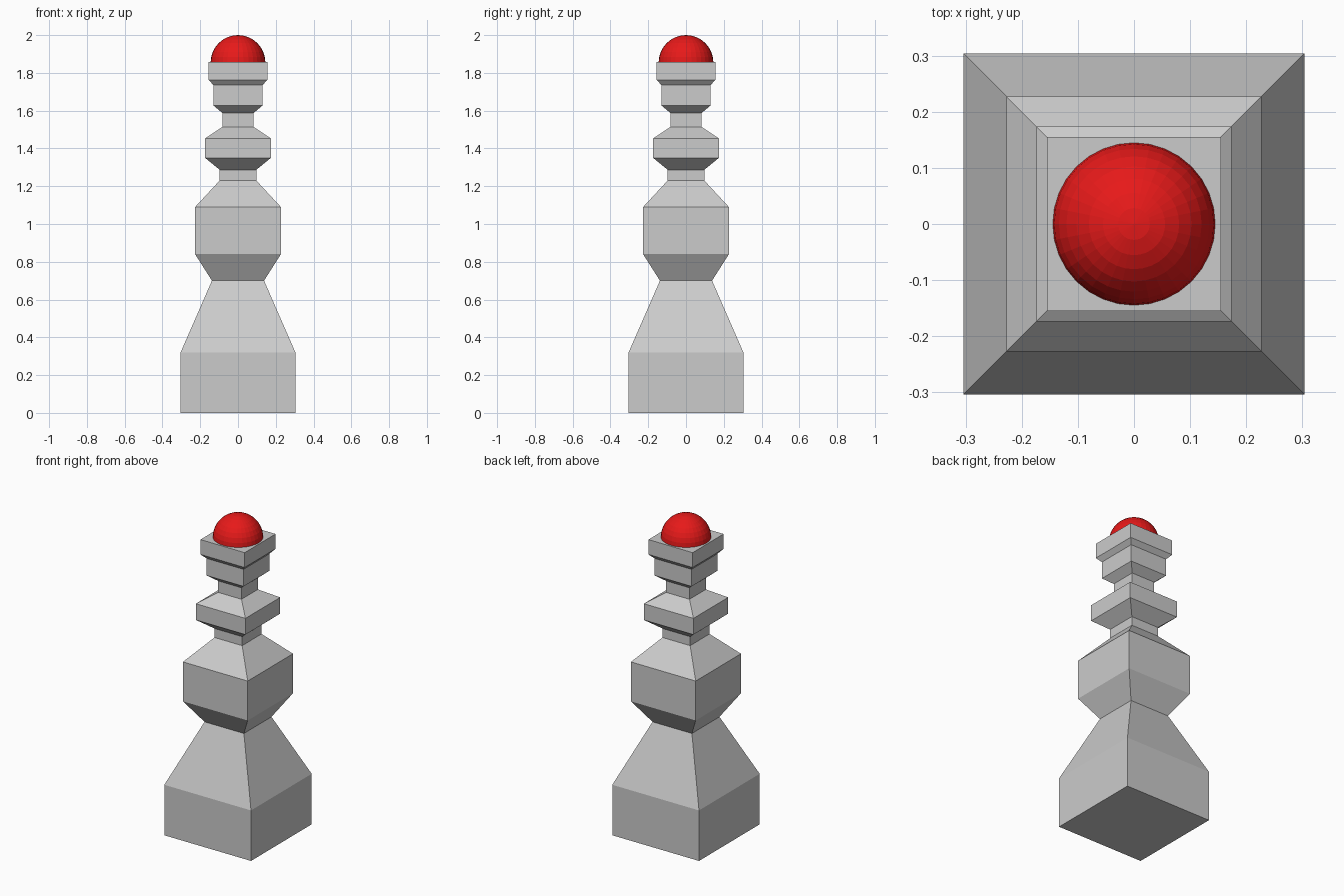
import bpy, bmesh

if "Cube" in bpy.data.objects:
    bpy.data.objects.remove(bpy.data.objects["Cube"])

# Half-width and height of each square section, bottom to top
PROFILE = [
    (0.304, 0.0), (0.304, 0.32),                    # plinth
    (0.138, 0.70), (0.227, 0.84), (0.227, 1.09),    # waist and large block
    (0.097, 1.23), (0.097, 1.287),                  # lower neck
    (0.174, 1.35), (0.174, 1.453),                  # collar
    (0.082, 1.514), (0.082, 1.587),                 # upper neck
    (0.130, 1.627), (0.130, 1.735),                 # small block
    (0.155, 1.763), (0.155, 1.857),                 # cap
]


def new_object(name, bm):
    bmesh.ops.recalc_face_normals(bm, faces=bm.faces)
    mesh = bpy.data.meshes.new(name)
    bm.to_mesh(mesh)
    bm.free()
    obj = bpy.data.objects.new(name, mesh)
    bpy.context.collection.objects.link(obj)
    return obj


# Square turned-style post: loft the sections and close both ends
bm = bmesh.new()
rings = [[bm.verts.new((sx * r, sy * r, z))
          for sx, sy in ((-1, -1), (1, -1), (1, 1), (-1, 1))]
         for r, z in PROFILE]
for low, high in zip(rings, rings[1:]):
    for i in range(4):
        j = (i + 1) % 4
        bm.faces.new((low[i], low[j], high[j], high[i]))
bm.faces.new(rings[0][::-1])
bm.faces.new(rings[-1])
new_object("square_post", bm)

# Red ball seated halfway into the cap
bm = bmesh.new()
bmesh.ops.create_uvsphere(bm, u_segments=32, v_segments=16, radius=0.145)
ball = new_object("top_ball", bm)
ball.location.z = 1.855
red = bpy.data.materials.new("red")
red.diffuse_color = (0.8, 0.01, 0.01, 1.0)
red.use_nodes = True
red.node_tree.nodes["Principled BSDF"].inputs["Base Color"].default_value = red.diffuse_color
ball.data.materials.append(red)
